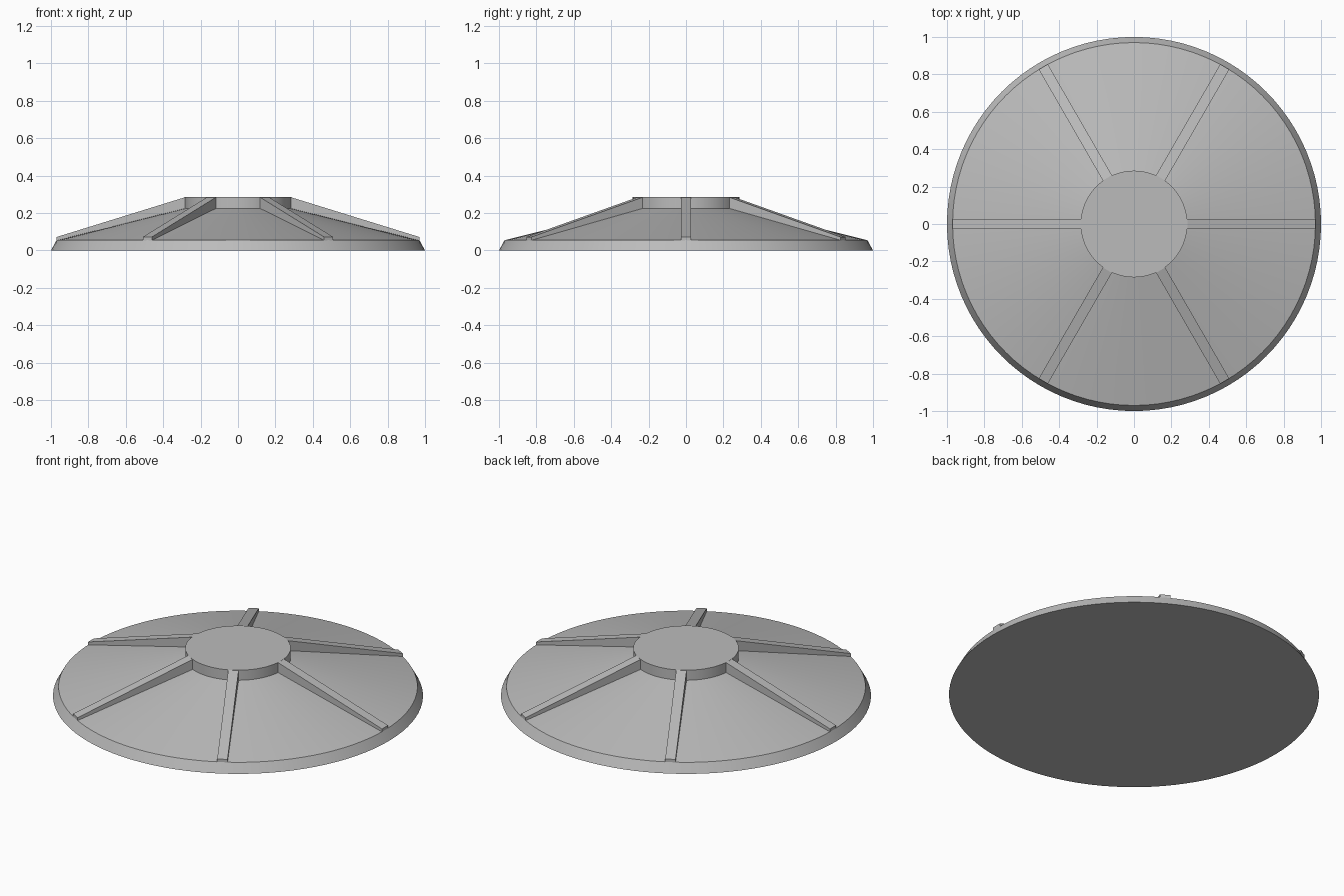
import bpy
import bmesh
from math import cos, sin, pi, radians

SEGMENTS = 96
RIM_R, HUB_R = 0.97, 0.285
RIM_Z, HUB_FOOT_Z, HUB_TOP_Z = 0.055, 0.225, 0.285
RIB_COUNT, RIB_HALF_WIDTH, RIB_END_Z = 6, 0.028, 0.072

cube = bpy.data.objects.get("Cube")
if cube:
    bpy.data.objects.remove(cube, do_unlink=True)

# One plain grey for the whole model
grey = bpy.data.materials.new("plain grey")
grey.use_nodes = True
colour = (0.5, 0.5, 0.5, 1)
grey.diffuse_color = colour
grey.node_tree.nodes["Principled BSDF"].inputs["Base Color"].default_value = colour


def make_object(name, bm):
    bmesh.ops.recalc_face_normals(bm, faces=bm.faces[:])
    mesh = bpy.data.meshes.new(name)
    bm.to_mesh(mesh)
    bm.free()
    mesh.materials.append(grey)
    obj = bpy.data.objects.new(name, mesh)
    bpy.context.collection.objects.link(obj)
    return obj


def revolve(name, profile):
    """Turn a radius/height profile into a solid closed by flat end caps."""
    bm = bmesh.new()
    angles = [2 * pi * i / SEGMENTS for i in range(SEGMENTS)]
    rings = [[bm.verts.new((r * cos(a), r * sin(a), z)) for a in angles]
             for r, z in profile]
    for low, high in zip(rings, rings[1:]):
        for i in range(SEGMENTS):
            j = (i + 1) % SEGMENTS
            bm.faces.new((low[i], low[j], high[j], high[i]))
    bm.faces.new(rings[0])
    bm.faces.new(rings[-1])
    return make_object(name, bm)


def make_rib(name, angle):
    """Extrude the rib's side outline across its width and turn it into place."""
    inner = HUB_R - 0.01
    outline = [(inner, HUB_FOOT_Z - 0.03), (RIM_R, RIM_Z - 0.003),
               (RIM_R, RIB_END_Z), (HUB_R, HUB_TOP_Z - 0.001),
               (inner, HUB_TOP_Z - 0.001)]
    bm = bmesh.new()
    sides = [[bm.verts.new((r * cos(angle) - y * sin(angle),
                            r * sin(angle) + y * cos(angle), z))
              for r, z in outline]
             for y in (-RIB_HALF_WIDTH, RIB_HALF_WIDTH)]
    bm.faces.new(sides[0])
    bm.faces.new(sides[1])
    for i in range(len(outline)):
        j = (i + 1) % len(outline)
        bm.faces.new((sides[0][i], sides[0][j], sides[1][j], sides[1][i]))
    return make_object(name, bm)


# Sloped disc with bevelled rim and raised central hub
disc = revolve("disc_and_hub", [(1, 0), (RIM_R, RIM_Z),
                                (HUB_R, HUB_FOOT_Z), (HUB_R, HUB_TOP_Z)])
bpy.ops.object.select_all(action='DESELECT')
disc.select_set(True)
bpy.context.view_layer.objects.active = disc
bpy.ops.object.shade_smooth_by_angle(angle=radians(30))

# Radial ribs running from the hub to the rim
for n in range(RIB_COUNT):
    make_rib(f"rib_{n + 1}", 2 * pi * n / RIB_COUNT)
